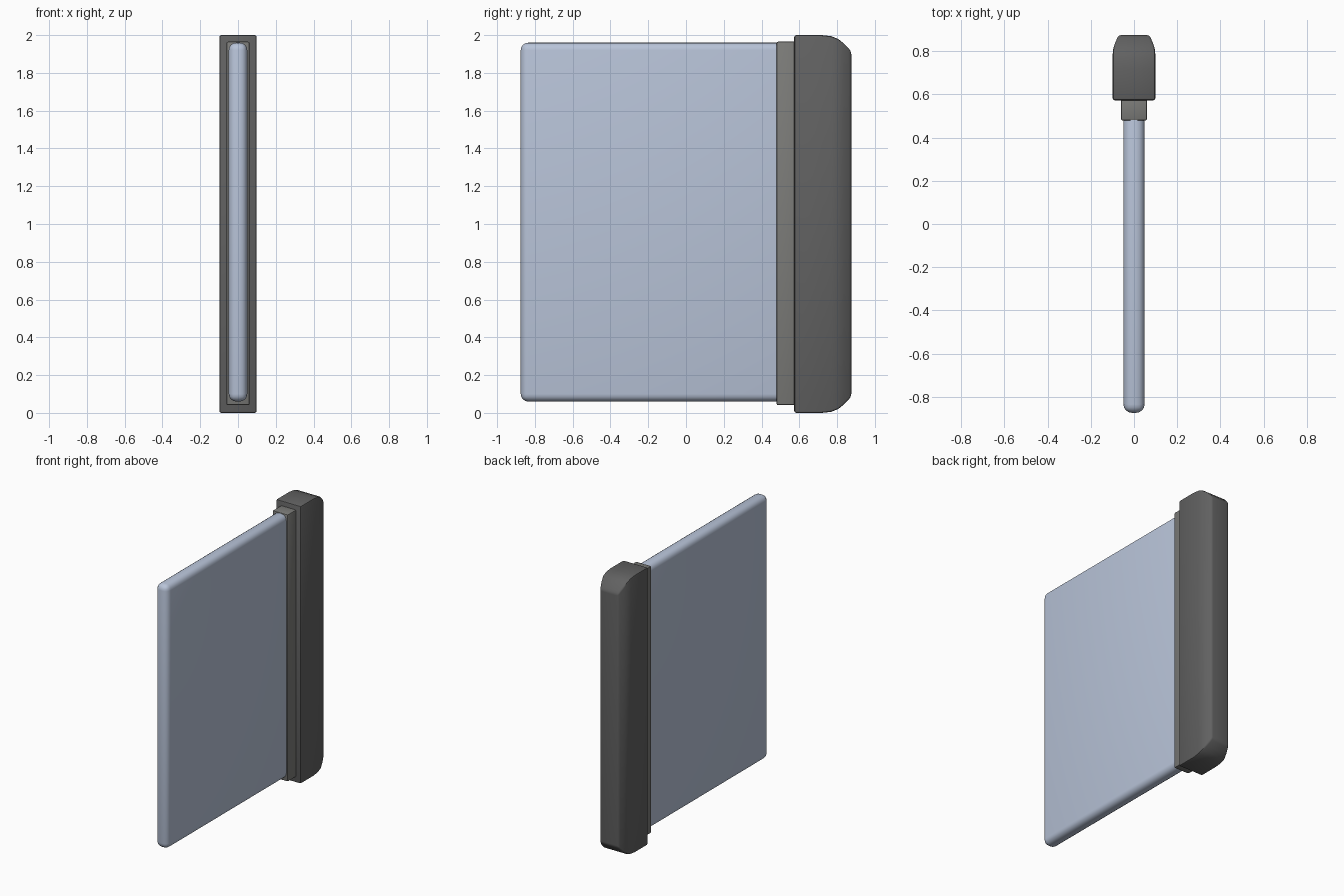
import bpy, bmesh, math

if "Cube" in bpy.data.objects:
    bpy.data.objects.remove(bpy.data.objects["Cube"])

def material(name, rgb):
    m = bpy.data.materials.new(name)
    m.diffuse_color = (*rgb, 1)
    m.use_nodes = True
    m.node_tree.nodes["Principled BSDF"].inputs["Base Color"].default_value = m.diffuse_color
    return m

def loft(name, sections, zc, mat, bevel, segments, limit=30):
    """Rectangular sections (y, half width, half height) joined along y, then bevelled."""
    bm = bmesh.new()
    rings = [[bm.verts.new((sx * hx, y, zc + sz * hz))
              for sx, sz in ((-1, -1), (1, -1), (1, 1), (-1, 1))]
             for y, hx, hz in sections]
    for a, b in zip(rings, rings[1:]):
        for i in range(4):
            j = (i + 1) % 4
            bm.faces.new((a[i], a[j], b[j], b[i]))
    bm.faces.new(rings[0])
    bm.faces.new(rings[-1])
    bmesh.ops.recalc_face_normals(bm, faces=bm.faces[:])
    me = bpy.data.meshes.new(name)
    bm.to_mesh(me)
    bm.free()
    ob = bpy.data.objects.new(name, me)
    bpy.context.collection.objects.link(ob)
    me.materials.append(mat)
    mod = ob.modifiers.new("bevel", 'BEVEL')
    mod.width = bevel
    mod.segments = segments
    mod.limit_method = 'ANGLE'
    mod.angle_limit = math.radians(limit)
    bpy.ops.object.select_all(action='DESELECT')
    ob.select_set(True)
    bpy.context.view_layer.objects.active = ob
    bpy.ops.object.modifier_apply(modifier="bevel")
    bpy.ops.object.shade_smooth_by_angle(angle=math.radians(35))
    return ob

pale_blue = material("pale_blue", (0.48, 0.55, 0.69))
dark_grey = material("dark_grey", (0.12, 0.12, 0.12))
mid_grey = material("mid_grey", (0.2, 0.2, 0.19))

# Thin panel with rounded edges, its rear edge seated in the collar
loft("blade", [(-0.875, 0.049, 0.95), (0.56, 0.049, 0.95)], 1.01, pale_blue, 0.04, 4)

# Collar between panel and grip
loft("collar", [(0.48, 0.061, 0.962), (0.60, 0.061, 0.962)], 1.003, mid_grey, 0.008, 2)

# Grip: full-size block whose ends curve in and whose back is chamfered
loft("grip", [(0.573, 0.099, 1.0), (0.72, 0.099, 1.0), (0.77, 0.099, 0.994),
              (0.805, 0.098, 0.98), (0.835, 0.089, 0.956), (0.861, 0.078, 0.93),
              (0.875, 0.071, 0.91)], 1.0, dark_grey, 0.01, 2)
